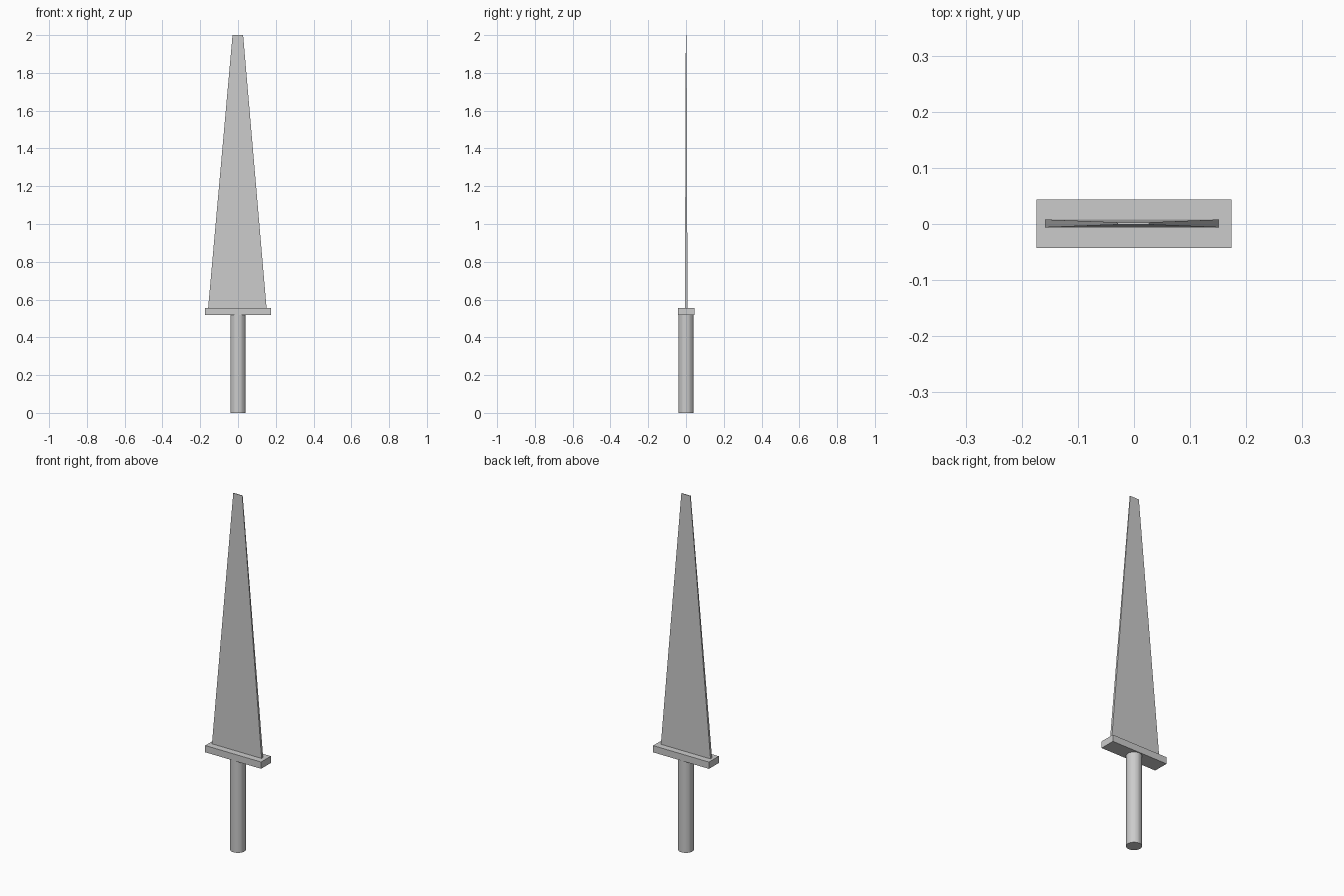
import bpy, bmesh
from mathutils import Matrix

if "Cube" in bpy.data.objects:
    bpy.data.objects.remove(bpy.data.objects["Cube"])


def make_object(name, bm):
    mesh = bpy.data.meshes.new(name)
    bmesh.ops.recalc_face_normals(bm, faces=bm.faces)
    bm.to_mesh(mesh)
    bm.free()
    obj = bpy.data.objects.new(name, mesh)
    bpy.context.collection.objects.link(obj)
    return obj


def tapered_box(name, bottom, top):
    """Each end is (x_min, x_max, y_min, y_max, z)."""
    bm = bmesh.new()
    rings = []
    for x0, x1, y0, y1, z in (bottom, top):
        rings.append([bm.verts.new((x, y, z))
                      for x, y in ((x0, y0), (x1, y0), (x1, y1), (x0, y1))])
        bm.faces.new(rings[-1])
    low, high = rings
    for i in range(4):
        j = (i + 1) % 4
        bm.faces.new((low[i], low[j], high[j], high[i]))
    return make_object(name, bm)


GUARD_BOTTOM, GUARD_TOP = 0.518, 0.556

# Round handle
bm = bmesh.new()
bmesh.ops.create_cone(bm, cap_ends=True, segments=32, radius1=0.04, radius2=0.04,
                      depth=GUARD_BOTTOM,
                      matrix=Matrix.Translation((0, 0, GUARD_BOTTOM / 2)))
make_object("handle", bm)

# Flat rectangular guard
tapered_box("guard", (-0.174, 0.174, -0.043, 0.044, GUARD_BOTTOM),
            (-0.174, 0.174, -0.043, 0.044, GUARD_TOP))

# Thin tapering blade with a blunt tip
tapered_box("blade", (-0.158, 0.151, -0.006, 0.008, GUARD_TOP),
            (-0.029, 0.027, -0.001, 0.003, 2.0))
